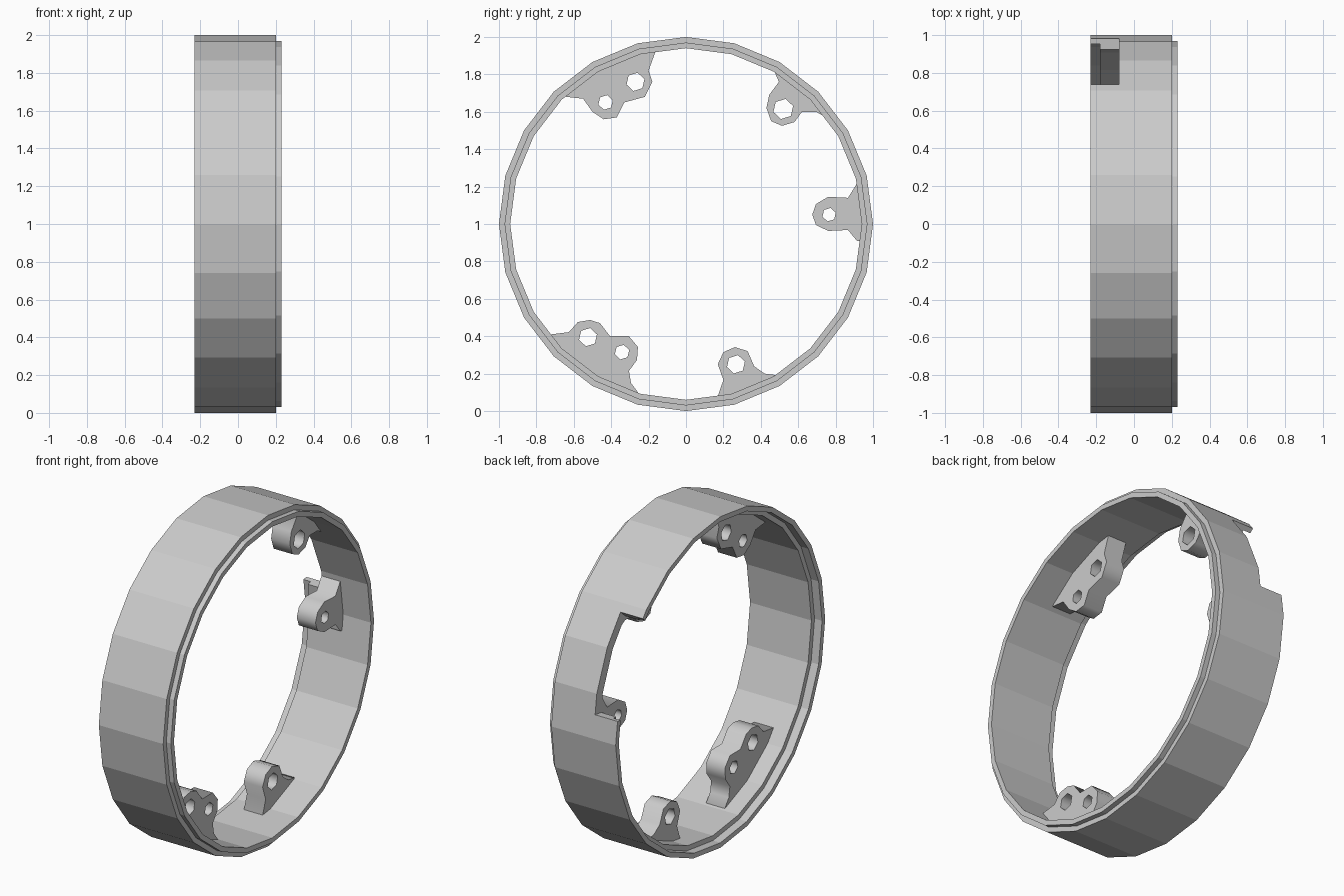
import bpy, bmesh
from math import sin, cos, pi, radians, atan2
from mathutils import Matrix

if "Cube" in bpy.data.objects:
    bpy.data.objects.remove(bpy.data.objects["Cube"])

SIDES = 24
# local (x, y, z) -> world (y, z, x): profiles are drawn in the side view
SIDE = Matrix(((0, 0, 1, 0), (1, 0, 0, 0), (0, 1, 0, 0), (0, 0, 0, 1)))


def plate(name, outline, holes, x0, x1):
    """Extrude a side-view (y, z) outline with hexagonal holes from x0 to x1."""
    cu = bpy.data.curves.new(name, 'CURVE')
    cu.dimensions = '2D'
    cu.fill_mode = 'BOTH'
    cu.extrude = (x1 - x0) / 2
    loops = [outline]
    for y, z, r in holes:
        loops.append([(y + r * cos(i * pi / 3 + .3), z + r * sin(i * pi / 3 + .3)) for i in range(6)])
    for pts in loops:
        sp = cu.splines.new('POLY')
        sp.points.add(len(pts) - 1)
        for p, (y, z) in zip(sp.points, pts):
            p.co = (y, z, 0, 1)
        sp.use_cyclic_u = True
    ob = bpy.data.objects.new(name, cu)
    bpy.context.collection.objects.link(ob)
    ob.matrix_world = Matrix.Translation(((x0 + x1) / 2, 0, 0)) @ SIDE
    bpy.ops.object.select_all(action='DESELECT')
    ob.select_set(True)
    bpy.context.view_layer.objects.active = ob
    bpy.ops.object.convert(target='MESH')
    ob = bpy.context.object
    bm = bmesh.new()
    bm.from_mesh(ob.data)
    bmesh.ops.remove_doubles(bm, verts=bm.verts, dist=1e-4)
    bmesh.ops.recalc_face_normals(bm, faces=bm.faces)
    bm.to_mesh(ob.data)
    bm.free()
    return ob


def arc(r, a0, a1, n=6):
    return [(r * cos(a0 + (a1 - a0) * i / n), 1 + r * sin(a0 + (a1 - a0) * i / n)) for i in range(n + 1)]


def lug(name, pts, holes):
    """Mounting lug: free edge points, closed by an arc buried in the ring wall."""
    a0 = atan2(pts[-1][1] - 1, pts[-1][0])
    a1 = atan2(pts[0][1] - 1, pts[0][0])
    return plate(name, pts + arc(.96, a0, a1), holes, -.08, .045)


# Ring wall with a raised lip on one rim and a matching rebate on the other
section = [(-.23, 1), (.2, 1), (.2, .97), (.23, .97), (.23, .94), (-.18, .94), (-.18, .97), (-.23, .97)]
bm = bmesh.new()
rows = []
for i in range(SIDES):
    a = 2 * pi * i / SIDES
    rows.append([bm.verts.new((x, r * cos(a), 1 + r * sin(a))) for x, r in section])
for i in range(SIDES):
    p, q = rows[i], rows[(i + 1) % SIDES]
    for j in range(len(section)):
        k = (j + 1) % len(section)
        bm.faces.new((p[j], p[k], q[k], q[j]))
bmesh.ops.recalc_face_normals(bm, faces=bm.faces)
me = bpy.data.meshes.new("ring_wall")
bm.to_mesh(me)
bm.free()
ring = bpy.data.objects.new("ring_wall", me)
bpy.context.collection.objects.link(ring)

# Notch in the rebated rim
lo, hi = radians(8), radians(42)
cutter = plate("notch_cutter", arc(1.15, lo, hi) + arc(.85, hi, lo), [], -.4, -.08)
cutter.hide_render = True
mod = ring.modifiers.new("notch", 'BOOLEAN')
mod.operation = 'DIFFERENCE'
mod.solver = 'EXACT'
mod.object = cutter
bpy.context.view_layer.objects.active = ring
bpy.ops.object.modifier_apply(modifier="notch")
bpy.data.objects.remove(cutter)

# Mounting lugs inside the ring
lug("upper_front_lug",
    [(-.16, 1.93), (-.20, 1.82), (-.18, 1.76), (-.22, 1.68), (-.33, 1.65), (-.37, 1.57),
     (-.44, 1.56), (-.50, 1.60), (-.55, 1.67), (-.64, 1.68)],
    [(-.27, 1.76, .05), (-.43, 1.65, .04)])
lug("upper_back_lug",
    [(.75, 1.57), (.695, 1.60), (.62, 1.60), (.58, 1.545), (.513, 1.525), (.455, 1.55),
     (.43, 1.62), (.445, 1.69), (.497, 1.76), (.47, 1.82)],
    [(.52, 1.615, .055)])
lug("back_lug",
    [(.914, .91), (.866, .968), (.76, .963), (.695, .995), (.675, 1.05), (.695, 1.107),
     (.76, 1.145), (.866, 1.14), (.91, 1.21)],
    [(.765, 1.05, .037)])
lug("lower_back_lug",
    [(.17, .08), (.20, .166), (.17, .25), (.20, .315), (.262, .342), (.33, .32),
     (.364, .24), (.42, .20), (.476, .193)],
    [(.267, .25, .05)])
lug("lower_front_lug",
    [(-.72, .41), (-.626, .422), (-.578, .476), (-.513, .487), (-.46, .47), (-.406, .40),
     (-.305, .40), (-.257, .342), (-.262, .273), (-.305, .214), (-.294, .15), (-.257, .10)],
    [(-.524, .395, .05), (-.342, .315, .04)])
